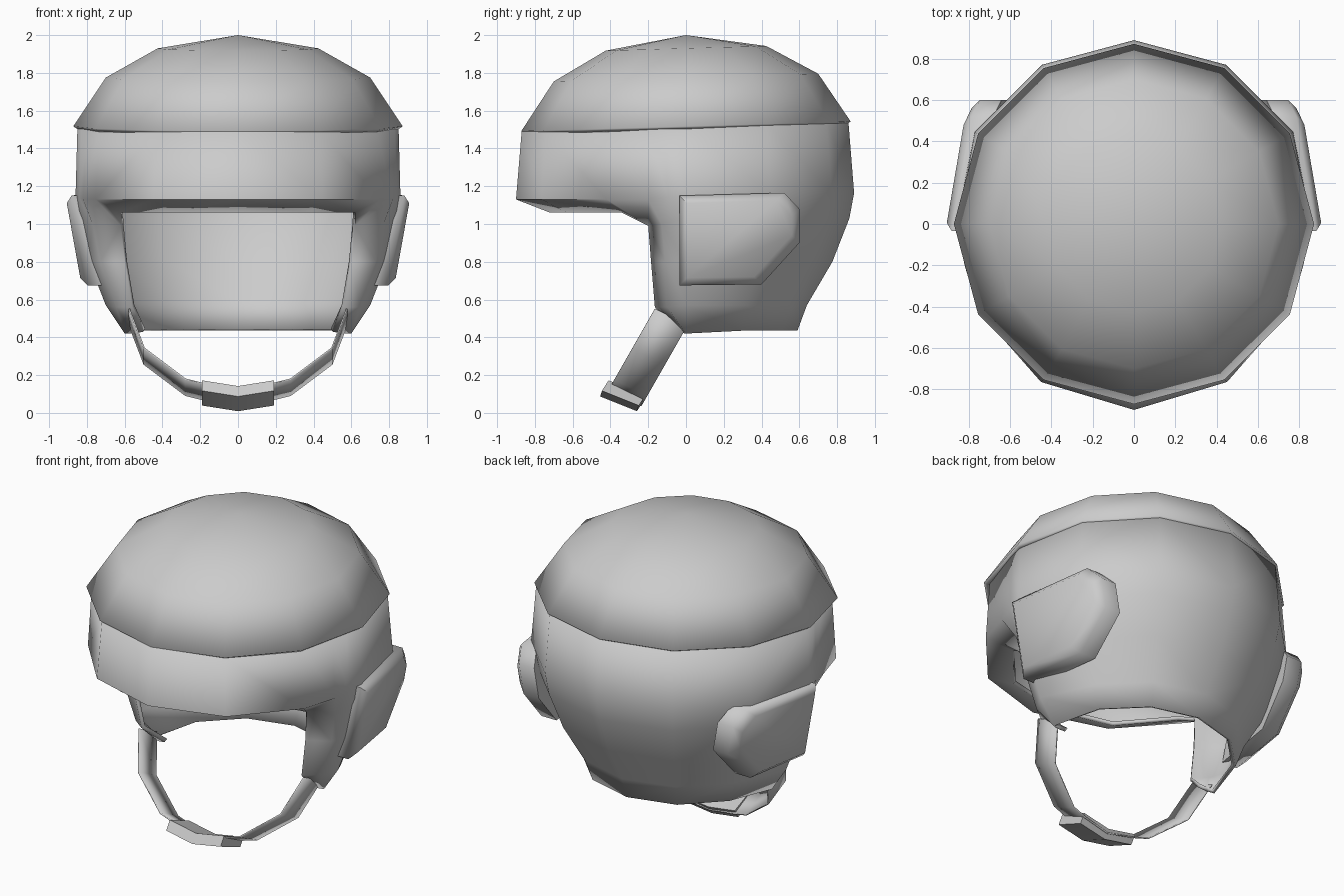
import bpy, bmesh
from math import sin, cos, radians

if "Cube" in bpy.data.objects:
    bpy.data.objects.remove(bpy.data.objects["Cube"])


def make(name, verts, faces, angle=50, mirror=False, thick=0):
    mesh = bpy.data.meshes.new(name)
    bm = bmesh.new()
    vs = [bm.verts.new(v) for v in verts]
    for f in faces:
        bm.faces.new([vs[i] for i in f])
    bmesh.ops.remove_doubles(bm, verts=bm.verts, dist=0.0005)
    bmesh.ops.recalc_face_normals(bm, faces=bm.faces)
    # open surfaces: point the normals away from the helmet centre
    if thick and sum(f.normal.dot(f.calc_center_median()) * f.calc_area() for f in bm.faces) < 0:
        bmesh.ops.reverse_faces(bm, faces=bm.faces)
    bm.to_mesh(mesh)
    bm.free()
    ob = bpy.data.objects.new(name, mesh)
    bpy.context.collection.objects.link(ob)
    if mirror:
        m = ob.modifiers.new("Mirror", 'MIRROR')
        m.use_clip = True
    if thick:
        s = ob.modifiers.new("Solidify", 'SOLIDIFY')
        s.thickness = thick
        s.offset = -1
    bpy.ops.object.select_all(action='DESELECT')
    bpy.context.view_layer.objects.active = ob
    ob.select_set(True)
    bpy.ops.object.shade_smooth_by_angle(angle=radians(angle))
    return ob


def strips(columns):
    """Quads between neighbouring point columns, as far as both reach."""
    verts, faces, start = [], [], []
    for c in columns:
        start.append(len(verts))
        verts += c
    for k in range(len(columns) - 1):
        a, b = start[k], start[k + 1]
        for i in range(min(len(columns[k]), len(columns[k + 1])) - 1):
            faces.append((a + i, b + i, b + i + 1, a + i + 1))
    return verts, faces


# dome: twelve-sided cap, slightly tilted to the front
rings = [(0.872, 1.517), (0.70, 1.775), (0.425, 1.93)]
dome_v = [(r * cos(radians(30 * k)), r * sin(radians(30 * k)),
           z + 0.029 * r * sin(radians(30 * k)))
          for r, z in rings for k in range(12)] + [(0, 0, 2.0)]
dome_f = [(12 * j + k, 12 * j + (k + 1) % 12, 12 * j + 12 + (k + 1) % 12, 12 * j + 12 + k)
          for j in range(2) for k in range(12)]
dome_f += [(24 + k, 24 + (k + 1) % 12, 36) for k in range(12)]
make("dome_cap", dome_v, dome_f, thick=0.03)

# lower shell, half: brim columns, ear edge columns, then round back
columns = [
    [(0, -.87, 1.49), (0, -.90, 1.13), (0, -.72, 1.06)],
    [(.43, -.745, 1.49), (.45, -.765, 1.13), (.37, -.63, 1.06)],
    [(.735, -.41, 1.5), (.755, -.42, 1.13), (.62, -.34, 1.06)],
    [(.80, -.20, 1.51), (.82, -.20, 1.13), (.62, -.20, .99), (.60, -.185, .8),
     (.56, -.165, .56), (.50, -.02, .43)],
    [(.83, -.10, 1.51), (.84, -.10, 1.14), (.77, -.13, 1.0), (.73, -.11, .8),
     (.645, -.10, .56), (.55, -.01, .42)],
    [(.85, 0, 1.515), (.86, 0, 1.15), (.84, 0, 1.03), (.79, 0, .8),
     (.70, 0, .57), (.60, 0, .42)],
]
back = [(.86, 1.515), (.89, 1.165), (.865, 1.03), (.775, .8), (.64, .57), (.59, .435)]
for a in (30, 60, 90):
    columns.append([(r * cos(radians(a)), r * sin(radians(a)),
                     z + (0.029 * r * sin(radians(a)) if i == 0 else 0))
                    for i, (r, z) in enumerate(back)])
make("lower_shell", *strips(columns), mirror=True, thick=0.025, angle=65)

# ear pads: bevelled slanted plates
outline = [(-.035, 1.15), (.52, 1.165), (.6, 1.08), (.6, .9), (.4, .68), (-.035, .675)]
cy, cz = .27, .94


def pad_ring(depth, inset):
    pts = []
    for y, z in outline:
        y += inset if y < cy else -inset
        z += inset if z < cz else -inset
        pts.append((.905 - .08 * y - .2 * y * y - .18 * (1.1 - z) - depth, y, z))
    return pts


pad_v = pad_ring(.14, 0) + pad_ring(.035, 0) + pad_ring(0, .04)
pad_f = [(6 * j + k, 6 * j + (k + 1) % 6, 6 * j + 6 + (k + 1) % 6, 6 * j + 6 + k)
         for j in range(2) for k in range(6)]
pad_f += [tuple(range(5, -1, -1)), tuple(range(12, 18))]
make("ear_pads", pad_v, pad_f, mirror=True, angle=60)

# chin strap: flat band hanging forward from the ear flaps
path = [(.58, .55), (.50, .34), (.28, .175), (.18, .15), (0, .12)]
strap = []
for x, z in path:
    y = -.16 - .571 * (.56 - z)
    strap.append([(x, y, z), (x, y + .175, z - .085)])
make("chin_strap", *strips(strap), mirror=True, thick=0.008, angle=20)

# chin buckle: shallow bent block around the strap's lowest point
buckle = []
for x, y, z in ((0, -.42, .142), (.19, -.41, .172)):
    buckle += [(x, y, z), (x, y - .035, z - .055),
               (x, y + .16, z - .133), (x, y + .195, z - .08)]
buckle_f = [(k, (k + 1) % 4, 4 + (k + 1) % 4, 4 + k) for k in range(4)] + [(4, 5, 6, 7)]
make("chin_buckle", buckle, buckle_f, mirror=True, angle=40)
